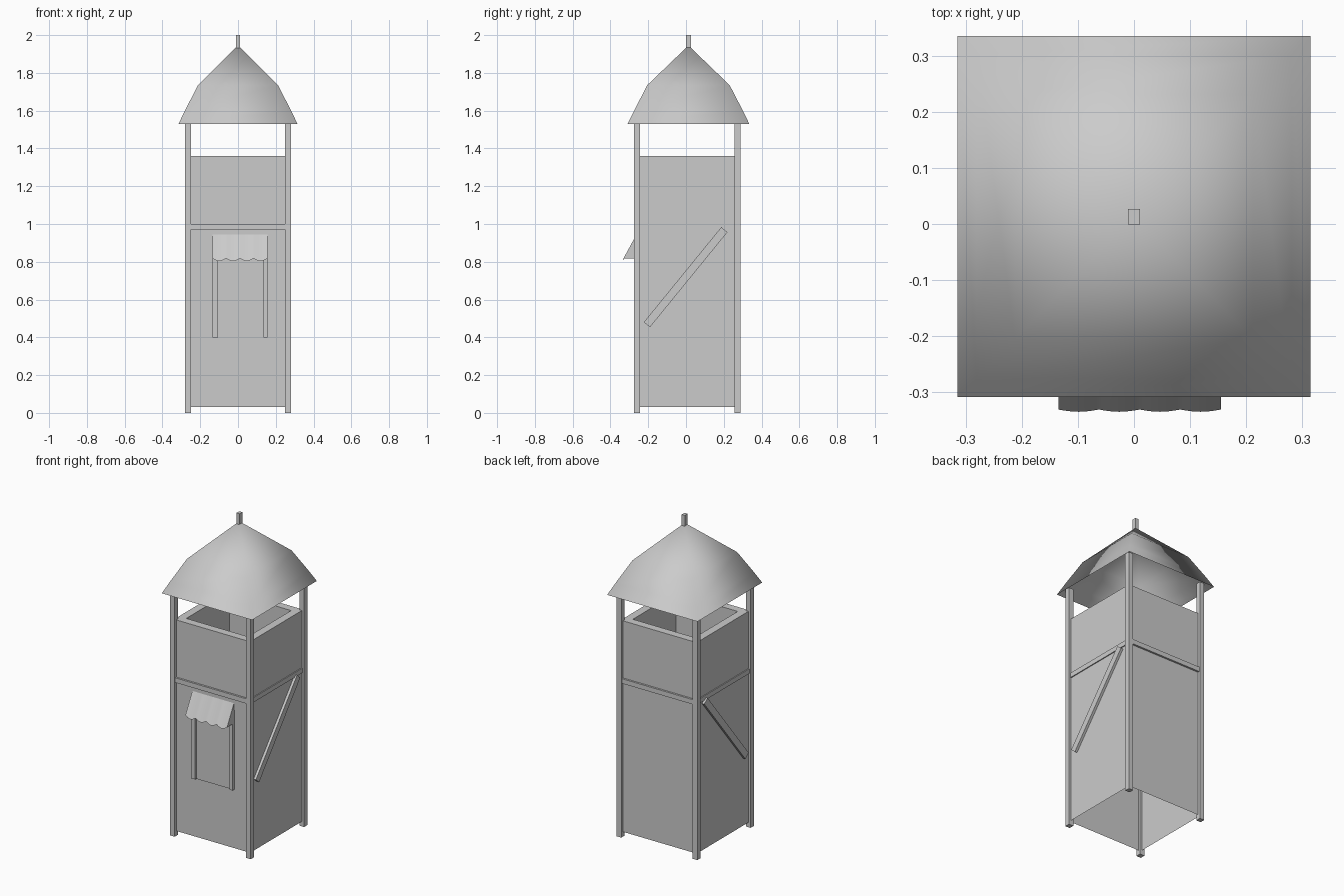
import bpy, bmesh, math
from mathutils import Matrix, Vector

if "Cube" in bpy.data.objects:
    bpy.data.objects.remove(bpy.data.objects["Cube"])

CY = 0.007   # body centre in y
RY = 0.013   # roof centre in y


def finish(bm, name, smooth=None):
    me = bpy.data.meshes.new(name)
    bm.to_mesh(me)
    bm.free()
    ob = bpy.data.objects.new(name, me)
    bpy.context.collection.objects.link(ob)
    if smooth:
        me.polygons.foreach_set("use_smooth", [True] * len(me.polygons))
    return ob


def box(name, x0, x1, y0, y1, z0, z1):
    bm = bmesh.new()
    mat = Matrix.Translation(((x0 + x1) / 2, (y0 + y1) / 2, (z0 + z1) / 2))
    mat = mat @ Matrix.Diagonal((x1 - x0, y1 - y0, z1 - z0, 1))
    bmesh.ops.create_cube(bm, size=1, matrix=mat)
    return finish(bm, name)


def square_loft(name, rings, cy, apex=None, smooth=False):
    """Skin square rings given as (half x, half y, z), optionally to a point."""
    bm = bmesh.new()
    loops = [[bm.verts.new((sx * hx, cy + sy * hy, z))
              for sx, sy in ((-1, -1), (1, -1), (1, 1), (-1, 1))]
             for hx, hy, z in rings]
    for a, b in zip(loops, loops[1:]):
        for i in range(4):
            j = (i + 1) % 4
            bm.faces.new((a[i], a[j], b[j], b[i]))
    if apex is not None:
        tip = bm.verts.new((0, cy, apex))
        for i in range(4):
            bm.faces.new((loops[-1][i], loops[-1][(i + 1) % 4], tip))
    return finish(bm, name, smooth)


# Corner posts
for sx in (-1, 1):
    for sy in (-1, 1):
        x, y = sx * 0.265, CY + sy * 0.266
        box("corner_post", x - 0.016, x + 0.016, y - 0.016, y + 0.016, 0, 1.56)

# Lower walls (open underneath) and thick parapet above
W = 0.265
square_loft("lower_walls", [(W, W, 0.03), (W, W, 0.97)], CY)
square_loft("parapet", [(W, W, 0.97), (W, W, 1.36), (0.215, 0.215, 1.36), (0.215, 0.215, 1.0)], CY)
box("platform_floor", -W, W, CY - W, CY + W, 0.975, 1.0)

# Horizontal rails
for s in (-1, 1):
    y = CY + s * 0.264
    box("cross_rail", -0.25, 0.25, y - 0.013, y + 0.013, 0.97, 1.0)
    x = s * 0.261
    box("side_rail", x - 0.01, x + 0.01, CY - 0.25, CY + 0.25, 0.97, 1.0)

# Diagonal braces on both sides
low, high = Vector((0, -0.207, 0.467)), Vector((0, 0.203, 0.97))
d = high - low
for s in (-1, 1):
    bm = bmesh.new()
    mat = (Matrix.Translation((low + high) / 2 + Vector((s * 0.268, 0, 0)))
           @ Matrix.Rotation(math.atan2(d.z, d.y), 4, 'X')
           @ Matrix.Diagonal((0.026, d.length, 0.042, 1)))
    bmesh.ops.create_cube(bm, size=1, matrix=mat)
    finish(bm, "diagonal_brace")

# Window shutter panel with side frames
box("window_panel", -0.11, 0.15, -0.265, -0.25, 0.40, 0.90)
box("window_frame_left", -0.135, -0.105, -0.276, -0.25, 0.40, 0.90)
box("window_frame_right", 0.135, 0.155, -0.276, -0.25, 0.40, 0.90)

# Scalloped awning with closed ends
bm = bmesh.new()
N = 40
top, bottom = [], []
for i in range(N + 1):
    t = i / N
    wave = abs(math.sin(math.pi * 4 * t))
    x = -0.135 + 0.29 * t
    top.append(bm.verts.new((x, -0.262, 0.945)))
    bottom.append(bm.verts.new((x, -0.331 - 0.004 * wave, 0.818 - 0.014 * wave)))
for i in range(N):
    bm.faces.new((top[i], bottom[i], bottom[i + 1], top[i + 1]))
for k in (0, N):
    back = bm.verts.new((top[k].co.x, -0.262, 0.818))
    bm.faces.new((top[k], bottom[k], back))
aw = finish(bm, "awning")
for p in aw.data.polygons:
    p.use_smooth = len(p.vertices) == 4

# Curved tent roof, open underneath
square_loft("roof", [(0.315, 0.322, 1.53), (0.281, 0.288, 1.60), (0.212, 0.218, 1.735)],
            RY, apex=1.945, smooth=True)

# Finial
box("roof_finial", -0.011, 0.011, RY - 0.014, RY + 0.014, 1.92, 2.0)
